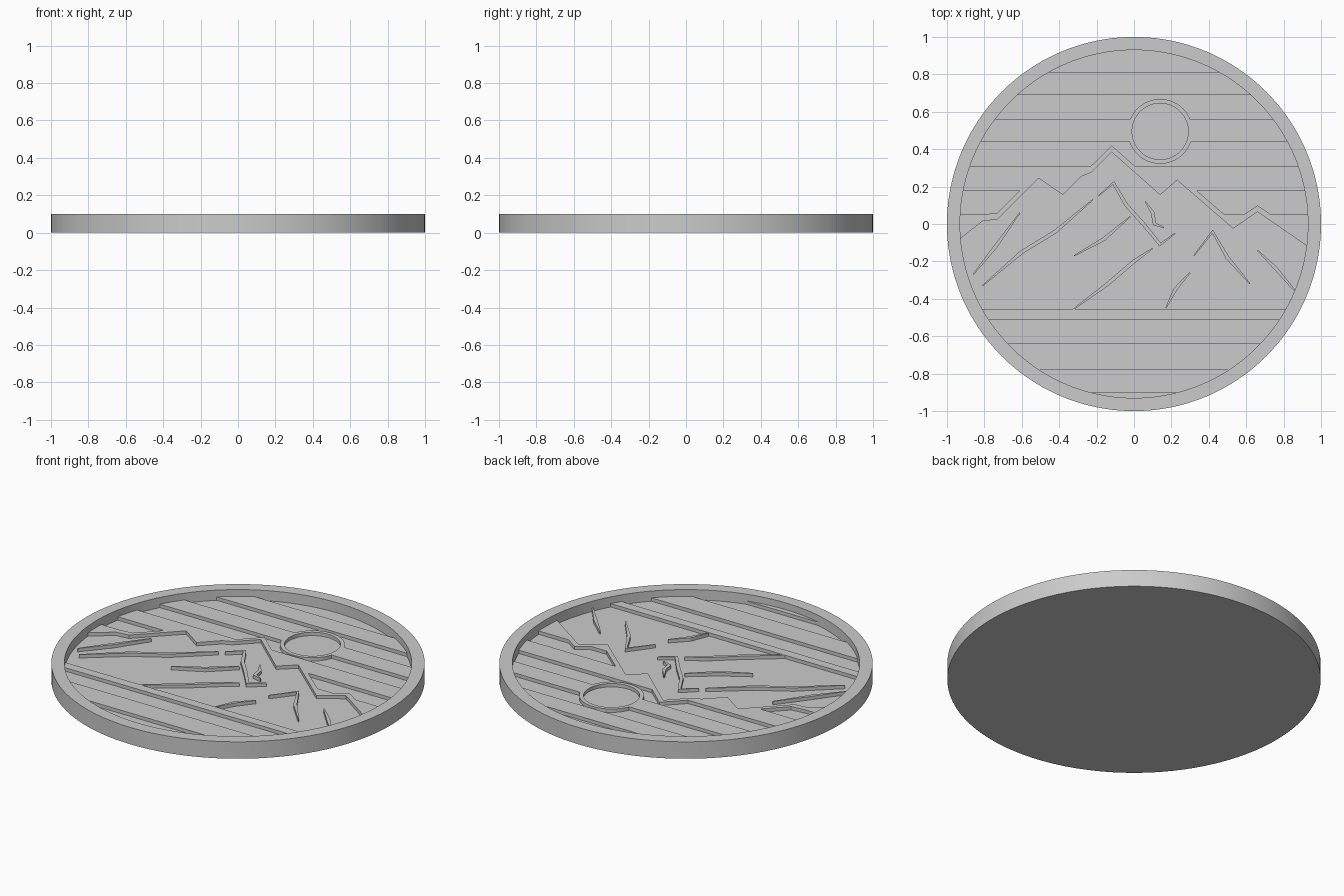
import bpy, bmesh, math
from mathutils import Vector

if "Cube" in bpy.data.objects:
    bpy.data.objects.remove(bpy.data.objects["Cube"])

LOW, HIGH, TOP = 0.04, 0.06, 0.1
INNER = 0.93
SEGMENTS = 160

grey = bpy.data.materials.new("plain_grey")
grey.use_nodes = True
grey.diffuse_color = (0.6, 0.6, 0.6, 1)
grey.node_tree.nodes["Principled BSDF"].inputs["Base Color"].default_value = (0.6, 0.6, 0.6, 1)


def finish(name, bm):
    bmesh.ops.recalc_face_normals(bm, faces=bm.faces)
    mesh = bpy.data.meshes.new(name)
    bm.to_mesh(mesh)
    bm.free()
    mesh.materials.append(grey)
    obj = bpy.data.objects.new(name, mesh)
    bpy.context.collection.objects.link(obj)
    return obj


def add_prism(bm, points, z0=LOW - 0.01, z1=HIGH):
    face = bm.faces.new([bm.verts.new((x, y, z0)) for x, y in points])
    top = bmesh.ops.extrude_face_region(bm, geom=[face])["geom"]
    for v in top:
        if isinstance(v, bmesh.types.BMVert):
            v.co.z = z1


def circle(radius, cx=0, cy=0):
    steps = [2 * math.pi * i / SEGMENTS for i in range(SEGMENTS)]
    return [(cx + radius * math.cos(a), cy + radius * math.sin(a)) for a in steps]


def band(name, y0, y1):
    """Raised slat between two y values, rounded to fit inside the rim."""
    def arc(start, end):
        return [start + (end - start) * i / 12 for i in range(13)]
    r = INNER + 0.005
    a0, a1 = math.asin(max(y0 / r, -1)), math.asin(y1 / r)
    right = [(r * math.cos(a), r * math.sin(a)) for a in arc(a0, a1)]
    points = right + [(-x, y) for x, y in reversed(right)]
    bm = bmesh.new()
    add_prism(bm, points)
    bmesh.ops.remove_doubles(bm, verts=bm.verts, dist=0.0001)
    return finish(name, bm)


def cut(obj, cutter):
    mod = obj.modifiers.new("cut", "BOOLEAN")
    mod.operation, mod.solver, mod.object = "DIFFERENCE", "EXACT", cutter


# Dish: round base with a standing rim
bm = bmesh.new()
profile = [(0, 0), (1, 0), (1, TOP), (INNER, TOP), (INNER, LOW), (0, LOW)]
verts = [bm.verts.new((x, 0, z)) for x, z in profile]
edges = [bm.edges.new(pair) for pair in zip(verts, verts[1:])]
bmesh.ops.spin(bm, geom=verts + edges, axis=(0, 0, 1), cent=(0, 0, 0),
               angle=2 * math.pi, steps=SEGMENTS, use_merge=True)
bmesh.ops.remove_doubles(bm, verts=bm.verts, dist=0.0001)
dish = finish("dish", bm)
bpy.context.view_layer.objects.active = dish
dish.select_set(True)
bpy.ops.object.shade_smooth_by_angle(angle=math.radians(30))

# Mountain skyline, left to right
skyline = [(-0.95, -0.06), (-0.81, 0.05), (-0.73, 0.06), (-0.67, 0.12), (-0.51, 0.28),
           (-0.38, 0.19), (-0.28, 0.29), (-0.23, 0.31), (-0.12, 0.42), (0.14, 0.19),
           (0.23, 0.27), (0.53, 0.01), (0.66, 0.1), (0.95, -0.1)]

# Hidden cutters: mountain area and sun disc
bm = bmesh.new()
add_prism(bm, skyline + [(0.95, -0.44), (-0.95, -0.44)], 0, 0.2)
mountain_cutter = finish("mountain_cutter", bm)
bm = bmesh.new()
add_prism(bm, circle(0.15, 0.14, 0.495), 0, 0.2)
sun_cutter = finish("sun_cutter", bm)
for cutter in (mountain_cutter, sun_cutter):
    cutter.hide_render = True
    cutter.hide_set(True)
    cutter.display_type = "WIRE"

# Sky slats
for i, (y0, y1) in enumerate([(0.69, 0.81), (0.44, 0.56), (0.18, 0.31), (-0.1, 0.05)]):
    slat = band(f"sky_slat_{i + 1}", y0, y1)
    cut(slat, mountain_cutter)
    cut(slat, sun_cutter)

# Sun border
bm = bmesh.new()
add_prism(bm, circle(0.173, 0.14, 0.495))
cut(finish("sun_border", bm), sun_cutter)

# Ground slats
for i, (y0, y1) in enumerate([(-0.51, -0.455), (-0.78, -0.64), (-0.935, -0.9)]):
    band(f"ground_slat_{i + 1}", y0, y1)

# Raised border along the skyline
bm = bmesh.new()
drop = 0.035
add_prism(bm, skyline + [(x, y - drop) for x, y in reversed(skyline)])
finish("mountain_border", bm)

# Thin tapering rock ridges on the slopes
ridges = [
    [(-0.81, -0.33), (-0.6, -0.15), (-0.42, -0.04), (-0.22, 0.13)],
    [(-0.33, -0.46), (-0.14, -0.32), (0, -0.2), (0.1, -0.13)],
    [(-0.32, -0.17), (-0.16, -0.08), (-0.02, 0.04)],
    [(-0.86, -0.27), (-0.74, -0.12), (-0.61, 0.06)],
    [(-0.19, 0.15), (-0.11, 0.22), (-0.04, 0.1), (0.05, 0), (0.14, -0.11), (0.22, -0.05)],
    [(0.06, 0.12), (0.1, 0.06), (0.11, 0), (0.16, -0.02)],
    [(0.17, -0.45), (0.22, -0.35), (0.3, -0.26)],
    [(0.32, -0.17), (0.42, -0.04), (0.5, -0.18), (0.62, -0.32)],
    [(0.66, -0.14), (0.76, -0.24), (0.88, -0.38)],
]
bm = bmesh.new()
for path in ridges:
    pts = [Vector(p) for p in path]
    left, right = [], []
    for i, p in enumerate(pts):
        along = (pts[min(i + 1, len(pts) - 1)] - pts[max(i - 1, 0)]).normalized()
        side = Vector((-along.y, along.x))
        width = 0.003 if i in (0, len(pts) - 1) else 0.01
        left.append(p + side * width)
        right.append(p - side * width)
    add_prism(bm, left + right[::-1])
finish("rock_ridges", bm)
